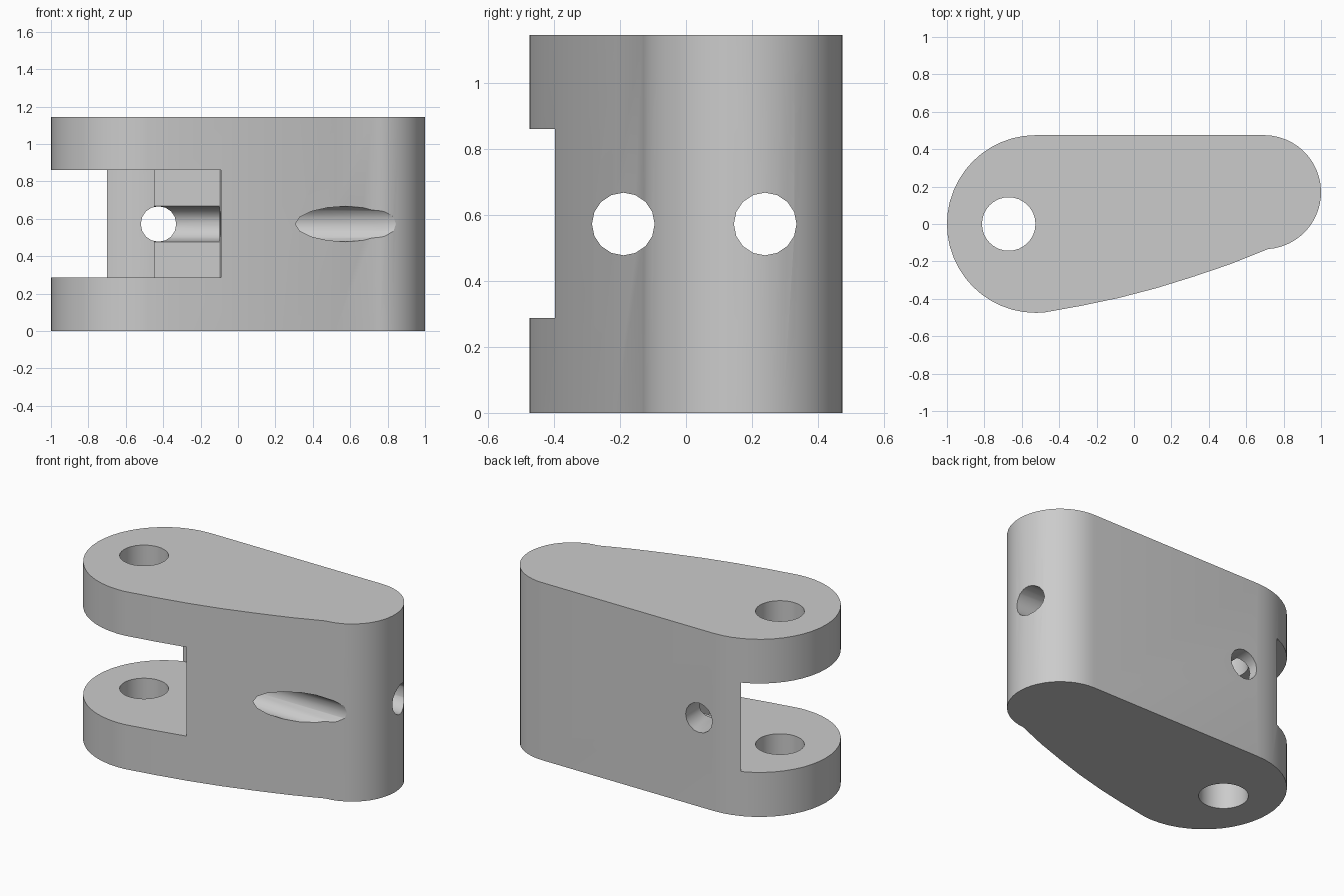
import bpy
import bmesh
from math import sin, cos, pi, radians

cube = bpy.data.objects.get("Cube")
if cube:
    bpy.data.objects.remove(cube)

HEIGHT = 1.145
MID = HEIGHT / 2
BORE = 0.095

grey = bpy.data.materials.new("plain grey")
grey.use_nodes = True
colour = (0.6, 0.6, 0.6, 1)
grey.diffuse_color = colour
grey.node_tree.nodes["Principled BSDF"].inputs["Base Color"].default_value = colour


def arc(cx, cy, r, start, end, steps):
    """Points on an arc, angles in degrees."""
    angles = [radians(start + (end - start) * i / steps) for i in range(steps + 1)]
    return [(cx + r * cos(a), cy + r * sin(a)) for a in angles]


def prism(name, outline, z0, z1):
    """Extrude a plan outline from z0 to z1."""
    bm = bmesh.new()
    face = bm.faces.new([bm.verts.new((x, y, z0)) for x, y in outline])
    top = bmesh.ops.extrude_face_region(bm, geom=[face])["geom"]
    bmesh.ops.translate(bm, vec=(0, 0, z1 - z0),
                        verts=[v for v in top if isinstance(v, bmesh.types.BMVert)])
    bmesh.ops.recalc_face_normals(bm, faces=bm.faces)
    mesh = bpy.data.meshes.new(name)
    bm.to_mesh(mesh)
    bm.free()
    mesh.materials.append(grey)
    obj = bpy.data.objects.new(name, mesh)
    bpy.context.collection.objects.link(obj)
    return obj


def drill(name, location, rotation, radius, depth, sides):
    bpy.ops.mesh.primitive_cylinder_add(vertices=sides, radius=radius, depth=depth,
                                        location=location, rotation=rotation)
    obj = bpy.context.object
    obj.name = name
    obj.data.materials.append(grey)
    return obj


# Body: large rounded end, bowed front flank, small rounded end
outline = arc(-0.525, 0, 0.475, 90, 270, 24)
outline += [(-0.48, -0.473), (-0.28, -0.437), (-0.08, -0.395), (0.12, -0.343),
            (0.32, -0.281), (0.52, -0.213)]
outline += arc(0.695, 0.17, 0.305, -86, 90, 24)
body = prism("hinge_body", outline, 0, HEIGHT)

# Slot between the two prongs: clearance arc, step and stop wall
slot = [(-1.2, -0.7), (-0.09, -0.7), (-0.09, -0.4), (-0.1, 0.24), (-0.45, 0.24)]
slot += arc(-0.67, 0, 0.441, 60, 94, 8) + [(-0.7, 0.7), (-1.2, 0.7)]

cutters = [
    prism("slot_cutter", slot, 0.287, 0.86),
    drill("pin_hole_cutter", (-0.67, 0, MID), (0, 0, 0), 0.143, 2, 32),
    drill("front_bore_cutter", (0.45, -0.19, MID), (0, pi / 2, 0), BORE, 1.3, 16),
    drill("rear_bore_cutter", (0.325, 0.24, MID), (0, pi / 2, 0), BORE, 1.65, 16),
    drill("cross_bore_cutter", (-0.425, 0.4, MID), (pi / 2, 0, 0), BORE, 0.6, 16),
]

# Cut the slot and bores
bpy.ops.object.select_all(action="DESELECT")
bpy.context.view_layer.objects.active = body
body.select_set(True)
for cutter in cutters:
    mod = body.modifiers.new(cutter.name, "BOOLEAN")
    mod.operation = "DIFFERENCE"
    mod.solver = "EXACT"
    mod.object = cutter
    bpy.ops.object.modifier_apply(modifier=mod.name)
for cutter in cutters:
    bpy.data.objects.remove(cutter)

bpy.ops.object.shade_smooth_by_angle(angle=radians(30))
